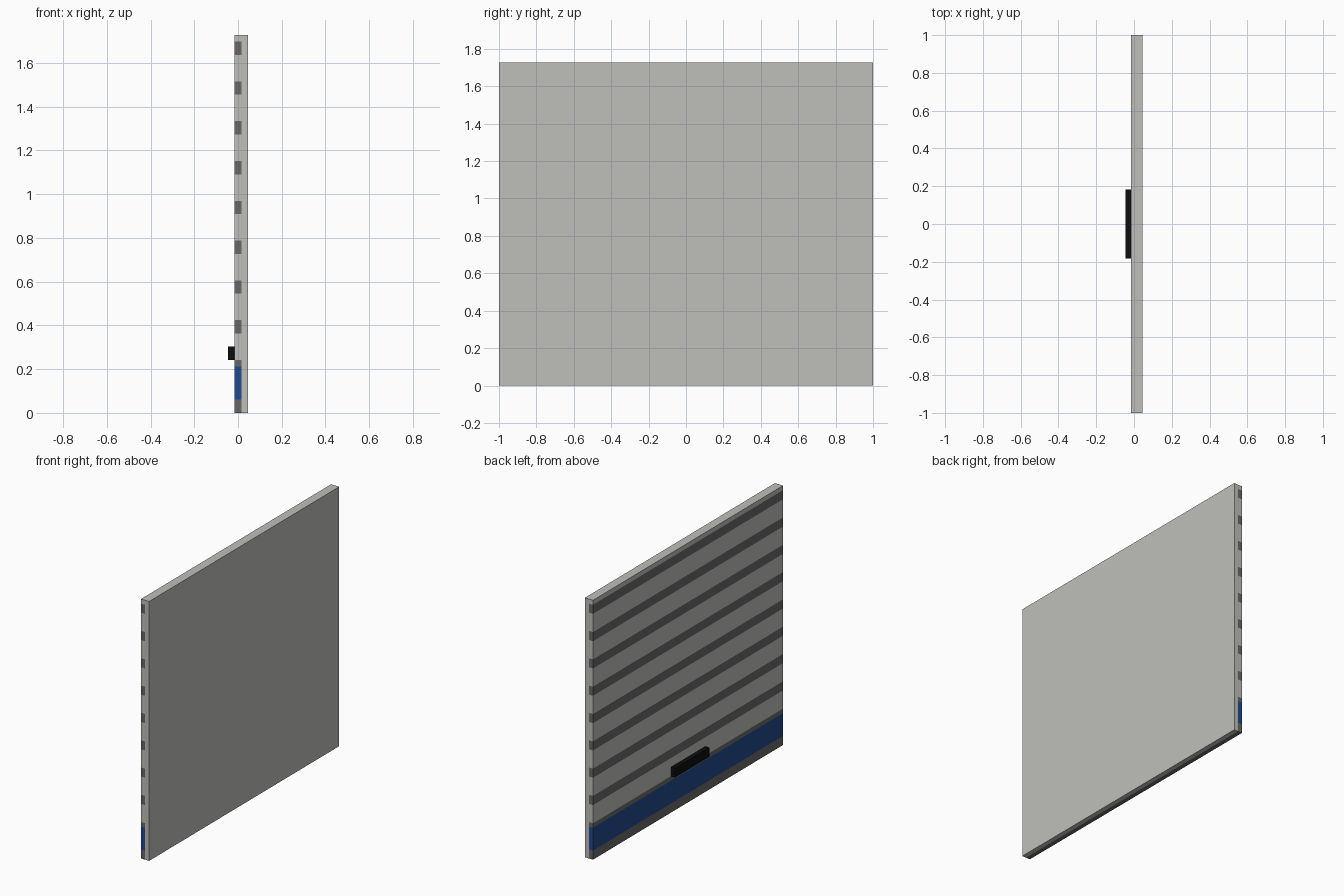
import bpy
import bmesh
from mathutils import Matrix, Vector

cube = bpy.data.objects.get("Cube")
if cube:
    bpy.data.objects.remove(cube, do_unlink=True)

U = 2 / 66  # module: every part is a whole number of these


def material(name, colour):
    mat = bpy.data.materials.new(name)
    mat.use_nodes = True
    mat.diffuse_color = (*colour, 1)
    mat.node_tree.nodes["Principled BSDF"].inputs["Base Color"].default_value = (*colour, 1)
    return mat


light_grey = material("light grey", (0.52, 0.52, 0.49))
dark_grey = material("dark grey", (0.14, 0.14, 0.14))
blue = material("blue", (0.017, 0.068, 0.27))
black = material("black", (0.004, 0.004, 0.004))


def box(name, mat, x, y, z):
    """Box spanning the given (low, high) ranges, in modules."""
    low, high = (Vector(c) * U for c in zip(x, y, z))
    bm = bmesh.new()
    bmesh.ops.create_cube(bm, size=1, matrix=Matrix.Translation((low + high) / 2)
                          @ Matrix.Diagonal((*(high - low), 1)))
    mesh = bpy.data.meshes.new(name)
    bm.to_mesh(mesh)
    bm.free()
    mesh.materials.append(mat)
    obj = bpy.data.objects.new(name, mesh)
    bpy.context.collection.objects.link(obj)


WIDTH = (-33, 33)
FACE = (-0.5, 0.5)
TOP = 57

# Plain backing panel
box("backing_panel", light_grey, (0.5, 1.5), WIDTH, (0, TOP))

# Bottom rail and coloured band
box("bottom_rail", dark_grey, FACE, WIDTH, (0, 2))
box("lower_band", blue, FACE, WIDTH, (2, 7))
box("band_trim", dark_grey, FACE, WIDTH, (7, 8))

# Alternating light slats and dark strips up to the top
for i, z in enumerate(range(8, TOP - 1, 6)):
    box(f"slat_{i + 1}", light_grey, FACE, WIDTH, (z, z + 4))
    box(f"strip_{i + 1}", dark_grey, FACE, WIDTH, (z + 4, z + 6))
box("top_slat", light_grey, FACE, WIDTH, (TOP - 1, TOP))

# Handle bar
box("handle", black, (-1.5, -0.5), (-6, 6), (8, 10))
